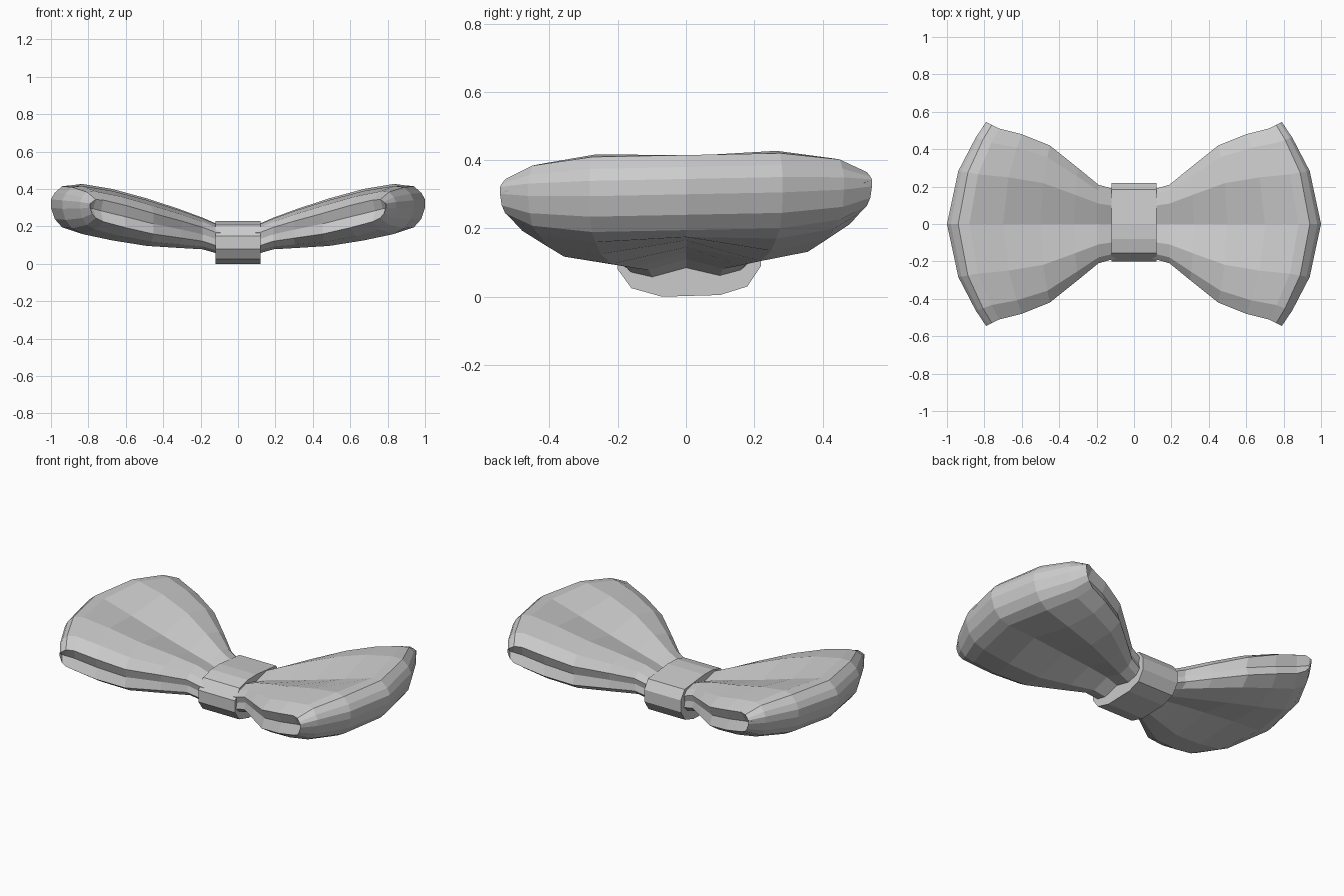
import bpy
import bmesh

cube = bpy.data.objects.get("Cube")
if cube:
    bpy.data.objects.remove(cube, do_unlink=True)

# Plain grey cloth
cloth = bpy.data.materials.new("grey_cloth")
cloth.use_nodes = True
grey = (0.6, 0.6, 0.6, 1)
cloth.diffuse_color = grey
cloth.node_tree.nodes["Principled BSDF"].inputs["Base Color"].default_value = grey


def finish(bm, name):
    bmesh.ops.recalc_face_normals(bm, faces=bm.faces)
    mesh = bpy.data.meshes.new(name)
    bm.to_mesh(mesh)
    bm.free()
    mesh.materials.append(cloth)
    obj = bpy.data.objects.new(name, mesh)
    bpy.context.collection.objects.link(obj)
    return obj


def bridge(bm, a, b):
    n = len(a)
    for i in range(n):
        j = (i + 1) % n
        bm.faces.new((a[i], a[j], b[j], b[i]))


# Half of the wing cross-section: share of width, share of half thickness
half = [(0, 1), (0.52, 1), (0.85, 0.8), (1, 0.45), (0.955, 0),
        (1, -0.45), (0.85, -0.8), (0.52, -1), (0, -1)]
section = half + [(-f, s) for f, s in half[-2:0:-1]]

# Stations: centre x, backward bow, half width, top, bottom, fold depth
stations = [
    (0.00, 0.00, 0.18, 0.20, 0.06, 0.025),
    (0.12, 0.00, 0.19, 0.215, 0.06, 0.025),
    (0.19, 0.00, 0.21, 0.245, 0.08, 0.03),
    (0.32, 0.02, 0.30, 0.29, 0.088, 0.04),
    (0.50, 0.05, 0.42, 0.345, 0.10, 0.045),
    (0.70, 0.10, 0.48, 0.395, 0.13, 0.035),
    (0.88, 0.16, 0.51, 0.422, 0.165, 0.01),
    (0.94, 0.18, 0.53, 0.415, 0.195, 0.0),
    (0.98, 0.20, 0.54, 0.38, 0.24, 0.0),
    (1.00, 0.21, 0.545, 0.345, 0.30, 0.0),
]

# Both wings: one lofted side, mirrored across the knot
bm = bmesh.new()
rings = []
for x, bow, width, top, bottom, fold in stations:
    mid, h = (top + bottom) / 2, (top - bottom) / 2
    ring = []
    for f, s in section:
        y = f * width
        dent = fold * s if f == 0 else 0
        ring.append(bm.verts.new((x - bow * abs(f) ** 1.9, y,
                                  mid + s * h - dent + 0.02 * y)))
    if rings:
        bridge(bm, rings[-1], ring)
    rings.append(ring)

# Narrow outer edge, closed from top side to bottom side
end = rings[-1]
for i in range(-4, 4):
    ids = [k % 16 for k in (i, i + 1, 7 - i, 8 - i)]
    bm.faces.new([end[k] for k in dict.fromkeys(ids)])
wings = finish(bm, "bow_wings")
mirror = wings.modifiers.new("mirror", 'MIRROR')
mirror.use_axis[0] = True
mirror.use_clip = True

# Knot: faceted band around the middle
knot_profile = [(-0.2, 0.08), (-0.16, 0.025), (-0.07, 0), (0.1, 0.005),
                (0.18, 0.03), (0.22, 0.09), (0.22, 0.16), (0.185, 0.212),
                (0, 0.23), (-0.08, 0.228), (-0.155, 0.208), (-0.2, 0.15)]
bm = bmesh.new()
sides = [[bm.verts.new((x, y, z)) for y, z in knot_profile]
         for x in (-0.12, 0.12)]
bridge(bm, *sides)
for side in sides:
    bm.faces.new(side)
finish(bm, "centre_knot")
